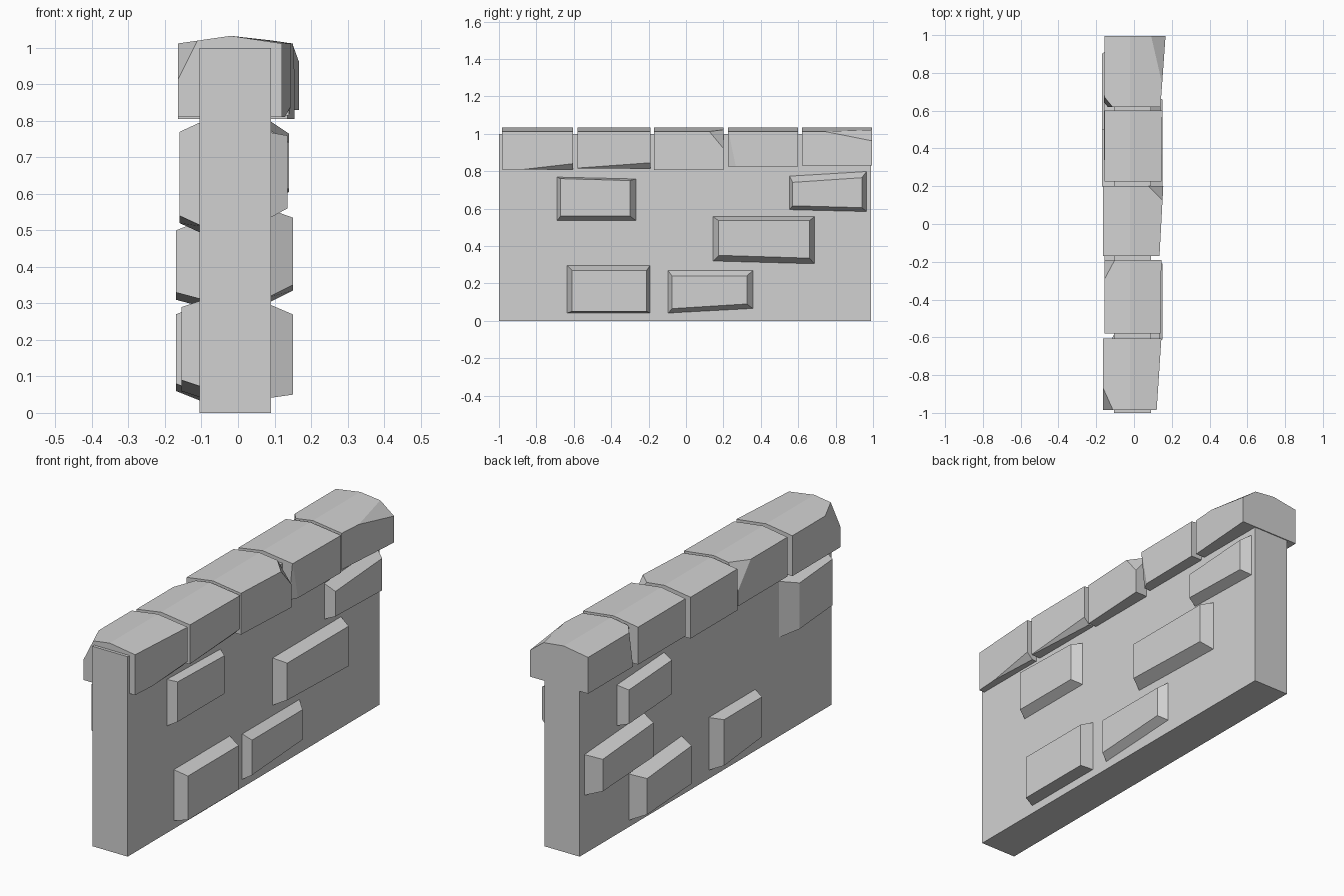
import bpy
import bmesh
from mathutils import Vector

old = bpy.data.objects.get("Cube")
if old:
    bpy.data.objects.remove(old, do_unlink=True)

# One plain stone colour for everything
stone = bpy.data.materials.new("grey_stone")
stone.use_nodes = True
grey = (0.64, 0.64, 0.64, 1)
stone.diffuse_color = grey
stone.node_tree.nodes["Principled BSDF"].inputs["Base Color"].default_value = grey


def finish(bm, name):
    """Turn a bmesh into a flat shaded stone object."""
    bmesh.ops.recalc_face_normals(bm, faces=bm.faces)
    mesh = bpy.data.meshes.new(name)
    bm.to_mesh(mesh)
    bm.free()
    mesh.materials.append(stone)
    obj = bpy.data.objects.new(name, mesh)
    bpy.context.collection.objects.link(obj)
    return obj


def loft(start, end):
    """Closed solid joining two loops with the same number of points."""
    bm = bmesh.new()
    a = [bm.verts.new(p) for p in start]
    b = [bm.verts.new(p) for p in end]
    bm.faces.new(a)
    bm.faces.new(b)
    for i in range(len(a)):
        j = (i + 1) % len(a)
        bm.faces.new((a[i], a[j], b[j], b[i]))
    return bm


def chip(bm, corner, side, size):
    """Slice one corner off a solid; side gives the outward signs."""
    normal = Vector([s / d for s, d in zip(side, size)])
    point = Vector(corner) - Vector((side[0] * size[0], 0, 0))
    cut = bmesh.ops.bisect_plane(
        bm, geom=bm.verts[:] + bm.edges[:] + bm.faces[:], dist=1e-5,
        plane_co=point, plane_no=normal, clear_outer=True)
    edges = [e for e in cut["geom_cut"] if isinstance(e, bmesh.types.BMEdge)]
    bmesh.ops.contextual_create(bm, geom=edges)


# Wall slab
WALL_LEFT, WALL_RIGHT = 0.09, -0.105
slab = lambda y: [(WALL_RIGHT, y, 0), (WALL_LEFT, y, 0),
                  (WALL_LEFT, y, 1), (WALL_RIGHT, y, 1)]
finish(loft(slab(-1), slab(0.99)), "wall_slab")


def brick(name, x_out, span, height, rise, inset):
    """Bevelled brick; rise tilts its far end, inset shrinks the outer face
    at the near end, far end, bottom and top."""
    x_in = WALL_LEFT - 0.01 if x_out > 0 else WALL_RIGHT + 0.01
    (y0, y1), (z0, z1), (low, high) = span, height, rise
    near, far, bottom, top = inset

    base = [(x_in, y0, z0), (x_in, y1, z0 + low),
            (x_in, y1, z1 + high), (x_in, y0, z1)]
    face = [(x_out, y0 + near, z0 + bottom),
            (x_out, y1 - far, z0 + low + bottom),
            (x_out, y1 - far, z1 + high - top),
            (x_out, y0 + near, z1 - top)]
    return finish(loft(base, face), name)


# Bricks standing out of the left face
brick("left_brick_low_front", 0.15, (-0.64, -0.19), (0.04, 0.30),
      (0, 0), (0.03, 0.02, 0.01, 0.03))
brick("left_brick_low_middle", 0.13, (-0.1, 0.365), (0.035, 0.275),
      (0.025, 0), (0.025, 0.04, 0.03, 0.035))
brick("left_brick_middle", 0.15, (0.14, 0.69), (0.315, 0.56),
      (-0.015, 0), (0.035, 0.03, 0.035, 0.025))
brick("left_brick_high_back", 0.14, (0.55, 0.97), (0.59, 0.78),
      (-0.01, 0.025), (0.02, 0.03, 0.025, 0.04))
brick("left_brick_high_front", 0.135, (-0.695, -0.26), (0.53, 0.77),
      (0, -0.01), (0.025, 0.04, 0.03, 0.01))

# Bricks standing out of the right face
brick("right_brick_high_back", -0.16, (0.32, 0.7), (0.56, 0.77),
      (-0.02, -0.02), (0.02, 0.02, 0.02, 0.02))
brick("right_brick_middle", -0.17, (0.48, 0.96), (0.31, 0.53),
      (-0.02, -0.03), (0.02, 0.06, 0.02, 0.03))
brick("right_brick_low_back", -0.17, (0.18, 0.61), (0.05, 0.3),
      (-0.02, -0.03), (0.02, 0.06, 0.03, 0.03))
brick("right_brick_low_front", -0.155, (-0.4, -0.02), (0.07, 0.31),
      (-0.03, 0), (0.02, 0.06, 0.02, 0.02))
brick("right_brick_high_front", -0.16, (-0.95, -0.57), (0.51, 0.8),
      (-0.02, -0.02), (0.02, 0.1, 0.03, 0.03))

# Coping stones: span, bottom, right side, left side at each end, chips
EAVE, CROWN = 1.012, 1.033
copings = [
    ((-0.985, -0.605), 0.81, -0.165, (0.12, 0.145),
     [((-1, -1, 1), (0.05, 0.12, 0.1)), ((1, 1, -1), (0.03, 0.6, 0.03))]),
    ((-0.58, -0.19), 0.815, -0.155, (0.14, 0.145),
     [((-1, 1, 1), (0.05, 0.1, 0.12)), ((1, 1, -1), (0.03, 0.5, 0.03))]),
    ((-0.17, 0.2), 0.805, -0.165, (0.135, 0.155),
     [((1, 1, 1), (0.07, 0.08, 0.09))]),
    ((0.225, 0.6), 0.825, -0.155, (0.145, 0.15),
     [((1, -1, -1), (0.02, 0.04, 0.2))]),
    ((0.62, 0.995), 0.83, -0.155, (0.14, 0.167),
     [((1, 1, 1), (0.065, 0.35, 0.05)), ((-1, -1, 1), (0.04, 0.05, 0.3))]),
]
for number, (span, bottom, right, lefts, chips) in enumerate(copings, 1):
    loops = [[(right, y, bottom), (left, y, bottom), (left, y, EAVE),
              (-0.02, y, CROWN), (right, y, EAVE)]
             for y, left in zip(span, lefts)]
    bm = loft(*loops)
    for side, size in chips:
        end = side[1] > 0
        corner = (lefts[end] if side[0] > 0 else right,
                  span[end],
                  EAVE if side[2] > 0 else bottom)
        chip(bm, corner, side, size)
    finish(bm, f"coping_stone_{number}")
